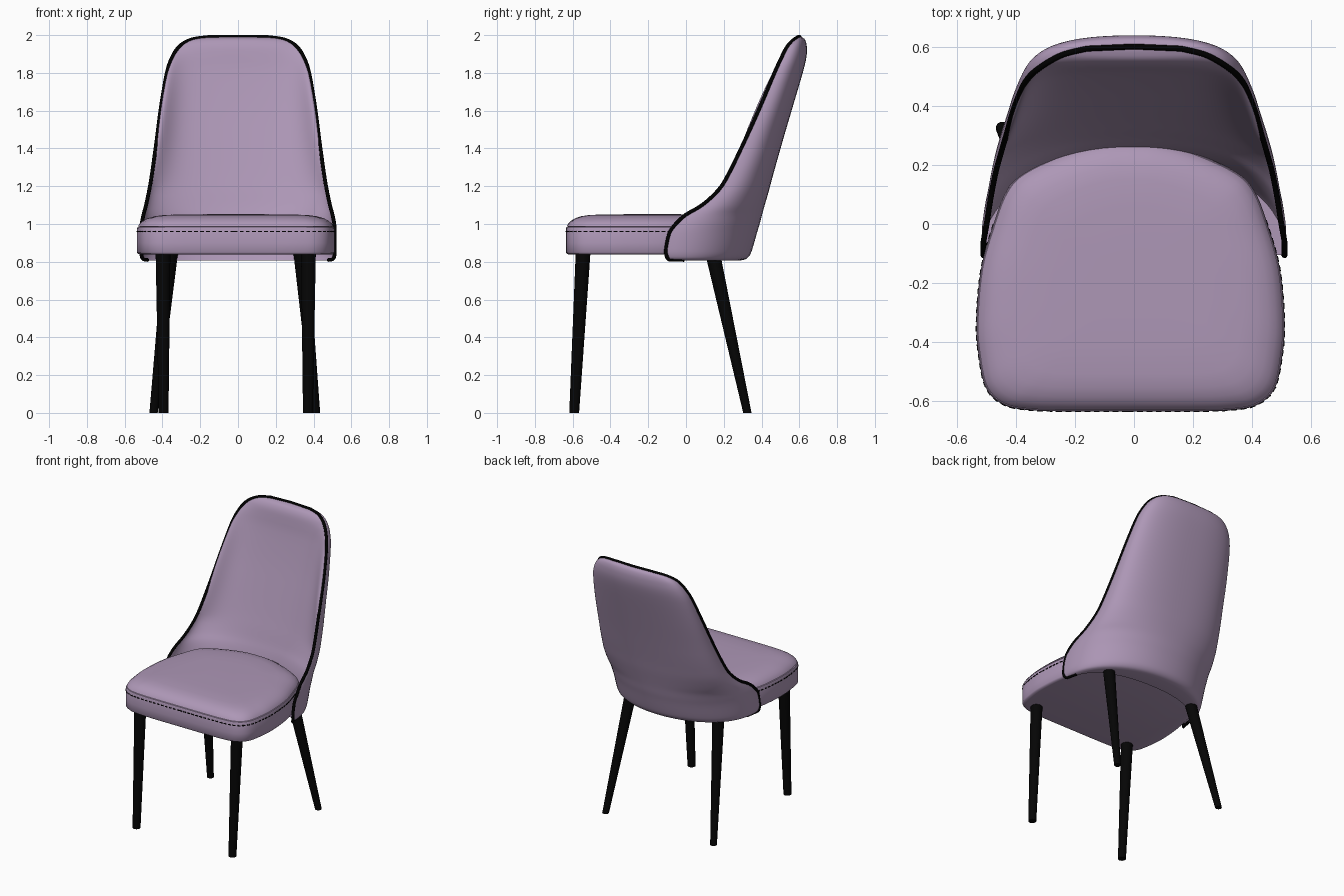
import bpy, bmesh
from math import sin, cos, pi
from mathutils import Vector, Matrix

if "Cube" in bpy.data.objects:
    bpy.data.objects.remove(bpy.data.objects["Cube"])


def material(name, rgb):
    m = bpy.data.materials.new(name)
    m.use_nodes = True
    m.diffuse_color = (*rgb, 1)
    bsdf = m.node_tree.nodes["Principled BSDF"]
    bsdf.inputs["Base Color"].default_value = (*rgb, 1)
    bsdf.inputs["Roughness"].default_value = 0.7
    return m


LILAC = material("lilac fabric", (0.42, 0.31, 0.47))
BLACK = material("black piping", (0, 0, 0))
LEG = material("dark leg", (0.0015, 0.0015, 0.0015))


def finish(name, bm, mat, angle=50):
    bmesh.ops.recalc_face_normals(bm, faces=bm.faces)
    me = bpy.data.meshes.new(name)
    bm.to_mesh(me)
    bm.free()
    me.materials.append(mat)
    ob = bpy.data.objects.new(name, me)
    bpy.context.collection.objects.link(ob)
    bpy.context.view_layer.objects.active = ob
    ob.select_set(True)
    bpy.ops.object.shade_smooth_by_angle(angle=angle * pi / 180)
    ob.select_set(False)


def smooth(points, steps):
    """Catmull-Rom curve through tuples of any length."""
    p = [Vector(q) for q in points]
    p = [2 * p[0] - p[1]] + p + [2 * p[-1] - p[-2]]
    out = []
    for a, b, c, d in zip(p, p[1:], p[2:], p[3:]):
        for i in range(steps):
            t = i / steps
            out.append(b + (c - a) * t / 2 + (2 * a - 5 * b + 4 * c - d) * t * t / 2
                       + (3 * b - a - 3 * c + d) * t ** 3 / 2)
    return out + [p[-2]]


def loft(name, rings, mat, fold=False):
    """Skin closed rings; fold caps the ends with a strip between the two halves."""
    bm = bmesh.new()
    vs = [[bm.verts.new(p) for p in r] for r in rings]
    n = len(vs[0])
    for a, b in zip(vs, vs[1:]):
        for i in range(n):
            j = (i + 1) % n
            bm.faces.new((a[i], a[j], b[j], b[i]))
    for r in (vs[0], vs[-1]):
        if fold:
            for k in range(n // 2):
                ids = dict.fromkeys((k, k + 1, n - k - 1, (n - k) % n))
                bm.faces.new([r[i] for i in ids])
        else:
            bm.faces.new(r)
    finish(name, bm, mat)


OFF = -0.012  # seat and legs sit slightly to the side

# Seat cushion: rounded outline stacked in insets
half = smooth([(0, -.636), (.2, -.636), (.34, -.632), (.43, -.614), (.49, -.558),
               (.515, -.45), (.523, -.33), (.507, -.15), (.465, 0), (.422, .11),
               (.36, .175), (.22, .24), (.1, .273), (0, .28)], 5)
outline = half + [Vector((-p.x, p.y)) for p in half[-2:0:-1]]
MID = Vector((0, -.18))


def seat_ring(z, inset):
    pts = [MID + (p - MID) * (1 - inset / .45) for p in outline]
    return [(p.x + OFF, p.y, z) for p in pts]


layers = [(.838, .02), (.841, .006), (.85, 0), (.9, 0), (.975, 0), (.983, .003),
          (.985, .012), (.988, .005), (1.0, .011), (1.016, .026), (1.03, .048),
          (1.041, .08), (1.048, .125), (1.051, .22), (1.052, .35)]
loft("seat_cushion", [seat_ring(z, i) for z, i in layers], LILAC)

# Stitching: small dashes around the seat side
bm = bmesh.new()
travel, due = 0, 0
for a, b in zip(outline, outline[1:] + outline[:1]):
    d = b - a
    while due < travel + d.length:
        p = a + d * ((due - travel) / d.length)
        if p.y < .02:
            m = (Matrix.Translation((p.x + OFF, p.y, .96))
                 @ Vector((d.x, d.y, 0)).to_track_quat('X', 'Z').to_matrix().to_4x4()
                 @ Matrix.Diagonal((.02, .004, .007, 1)))
            bmesh.ops.create_cube(bm, size=1, matrix=m)
        due += .032
    travel += d.length
finish("seat_stitching", bm, BLACK, 30)

# Backrest shell: height, half width, front edge y, outer back y, inner back y
rows = smooth([(.807, .48, -.075, .29, .19), (.815, .502, -.095, .318, .195),
               (.835, .512, -.104, .338, .21), (.87, .516, -.105, .352, .23),
               (.95, .515, -.088, .375, .25), (1.0, .51, -.055, .39, .26),
               (1.05, .50, 0, .403, .275), (1.1, .487, .085, .417, .293),
               (1.18, .47, .172, .44, .318), (1.27, .455, .228, .464, .348),
               (1.45, .43, .315, .515, .405), (1.62, .408, .392, .565, .458),
               (1.8, .377, .468, .618, .508), (1.88, .35, .505, .637, .524),
               (1.93, .32, .53, .64, .534), (1.96, .285, .553, .636, .546),
               (1.98, .235, .577, .627, .563), (1.99, .16, .595, .612, .592)], 3)
N = 36


def shell_ring(row):
    z, w, front, back, inner = row
    rise = min(max((z - .82) / .5, 0), 1)
    padding = .2 * max(0, 1 - ((z - 1.55) / .38) ** 2)
    ring = []
    for k in range(2 * N):
        outer = k <= N
        t = pi * (k / N - .5) if outer else pi * (1.5 - k / N)
        s, c = sin(t), max(cos(t), 0)
        e = .97 - .12 * rise if outer else .9
        x = abs(s) ** e * (1 if s > 0 else -1)
        y = front + ((back if outer else inner) - front) * c ** e
        if outer:
            x += (.07 + .03 * rise) * s * c
        else:
            y -= padding * c * s ** 8
        ring.append((w * x, y, z))
    return ring


shell = [shell_ring(r) for r in rows]
loft("backrest_shell", shell, LILAC, fold=True)

# Panel closing the shell under the cushion
bm = bmesh.new()
bm.faces.new([bm.verts.new((x, y, .846)) for x, y, z in shell[7][N:] + shell[7][:1]])
finish("shell_floor", bm, LILAC)

# Piping along the shell edge
side = [(.48, -.01, .81)] + [(min(r[1], .511), r[2], r[0]) for r in rows[2:]]
path = side + [(0, .602, 1.991)] + [(-x, y, z) for x, y, z in reversed(side)]
cu = bpy.data.curves.new("edge_piping", 'CURVE')
cu.dimensions = '3D'
cu.bevel_depth = .01
cu.bevel_resolution = 2
cu.use_fill_caps = True
sp = cu.splines.new('POLY')
sp.points.add(len(path) - 1)
for q, p in zip(sp.points, path):
    q.co = (*p, 1)
cu.materials.append(BLACK)
bpy.context.collection.objects.link(bpy.data.objects.new("edge_piping", cu))


# Tapered splayed legs
def leg(name, top, foot, r_top, r_foot):
    def circle(c, r):
        return [(c[0] + r * cos(a * pi / 10), c[1] + r * sin(a * pi / 10), c[2])
                for a in range(20)]
    loft(name, [circle(foot, r_foot), circle(top, r_top)], LEG)


for word, s in (("left", 1), ("right", -1)):
    leg("front_leg_" + word, (s * .385 + OFF, -.545, .845),
        (s * .382 + OFF, -.592, 0), .039, .026)
    leg("rear_leg_" + word, (s * .345 + OFF, .14, .85),
        (s * .43 + OFF - .005, .325, 0), .04, .022)
